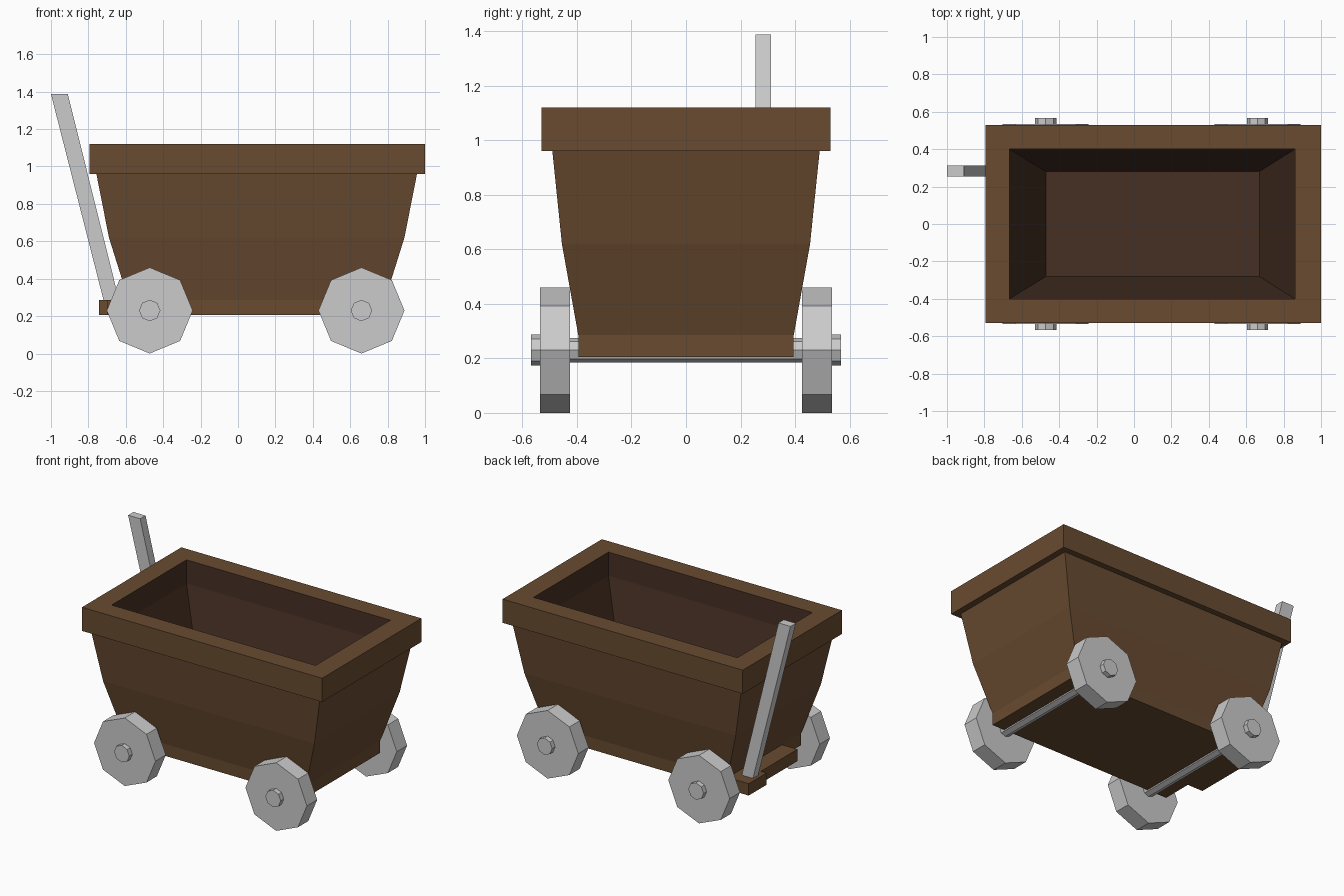
import bpy, bmesh, math
from mathutils import Matrix

if "Cube" in bpy.data.objects:
    bpy.data.objects.remove(bpy.data.objects["Cube"])


def material(name, rgb):
    m = bpy.data.materials.new(name)
    m.diffuse_color = (*rgb, 1)
    m.use_nodes = True
    m.node_tree.nodes["Principled BSDF"].inputs["Base Color"].default_value = m.diffuse_color
    return m


wood = material("wood", (0.14, 0.07, 0.03))
dark_wood = material("dark_wood", (0.062, 0.03, 0.017))


def finish(name, bm, *mats):
    bmesh.ops.recalc_face_normals(bm, faces=bm.faces)
    me = bpy.data.meshes.new(name)
    bm.to_mesh(me)
    bm.free()
    for m in mats:
        me.materials.append(m)
    ob = bpy.data.objects.new(name, me)
    bpy.context.collection.objects.link(ob)
    return ob


def loft(name, rings, inner_from, *mats):
    """Skin rectangular rings (x0, x1, y0, y1, z); later rings use the second material."""
    bm = bmesh.new()
    loops = [[bm.verts.new(p) for p in ((a, c, z), (b, c, z), (b, d, z), (a, d, z))]
             for a, b, c, d, z in rings]
    bm.faces.new(loops[0])
    for k, (lo, hi) in enumerate(zip(loops, loops[1:])):
        for i in range(4):
            j = (i + 1) % 4
            f = bm.faces.new((lo[i], lo[j], hi[j], hi[i]))
            f.material_index = int(k >= inner_from)
    bm.faces.new(loops[-1]).material_index = int(len(loops) > inner_from)
    return finish(name, bm, *mats)


def box(name, x0, x1, y0, y1, z0, z1):
    return loft(name, [(x0, x1, y0, y1, z0), (x0, x1, y0, y1, z1)], 9, wood)


def octagon(name, x, y0, y1, r):
    """Eight-sided cylinder along y at axle height."""
    bm = bmesh.new()
    bmesh.ops.create_cone(bm, cap_ends=True, segments=8, radius1=r, radius2=r,
                          depth=y1 - y0,
                          matrix=Matrix.Translation((x, (y0 + y1) / 2, 0.23))
                          @ Matrix.Rotation(math.pi / 2, 4, 'X'))
    return finish(name, bm)


# Hollow tub: outer wall, overhanging rim, then dark inside down to the floor
profile = [(-0.585, 0.785, 0.395, 0.205), (-0.585, 0.785, 0.395, 0.285),
           (-0.69, 0.89, 0.455, 0.62), (-0.757, 0.957, 0.49, 0.96),
           (-0.795, 1.0, 0.53, 0.96), (-0.795, 1.0, 0.53, 1.12),
           (-0.665, 0.86, 0.40, 1.12), (-0.665, 0.86, 0.40, 0.96),
           (-0.47, 0.67, 0.28, 0.29)]
loft("tub", [(a, b, -y, y, z) for a, b, y, z in profile], 6, wood, dark_wood)

# Ledge at the tail and the block that carries the lever
box("tail_ledge", -0.70, -0.57, -0.19, 0.20, 0.205, 0.285)
box("lever_block", -0.742, -0.57, 0.20, 0.39, 0.205, 0.285)

# Slanted brake lever
loft("brake_lever", [(-0.715, -0.632, 0.255, 0.312, 0.27),
                     (-1.0, -0.91, 0.255, 0.312, 1.387)], 9)

# Axles, wheels and hubs
for end, x in (("rear", -0.472), ("front", 0.66)):
    octagon(end + "_axle", x, -0.45, 0.45, 0.045)
    for side, s in (("right", -1), ("left", 1)):
        octagon(f"{end}_{side}_wheel", x, *sorted((s * 0.425, s * 0.535)), 0.23)
        octagon(f"{end}_{side}_hub", x, *sorted((s * 0.50, s * 0.568)), 0.057)
